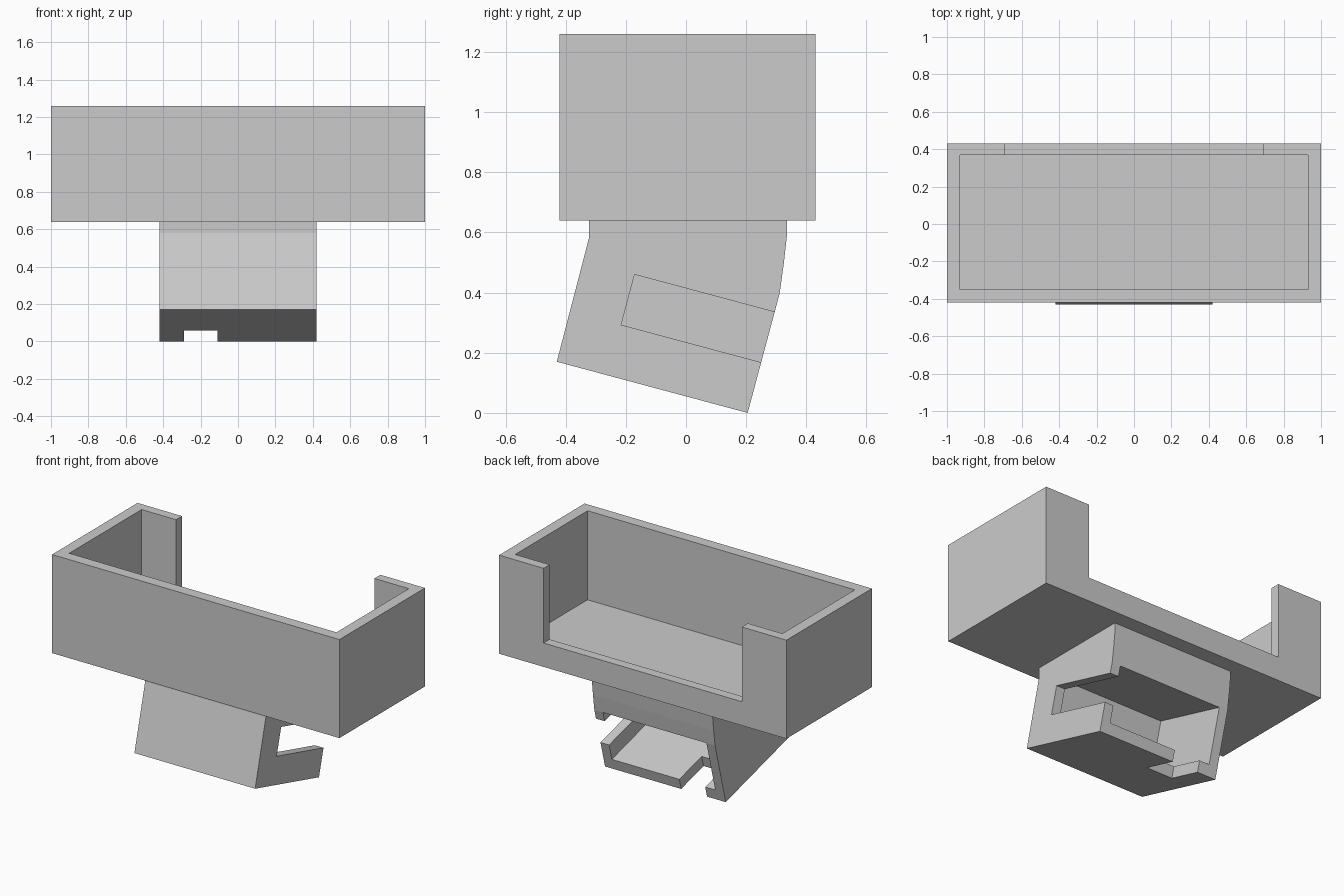
import bpy, math
from mathutils import Vector

cube = bpy.data.objects.get("Cube")
if cube:
    bpy.data.objects.remove(cube, do_unlink=True)

grey = bpy.data.materials.new("light grey plastic")
grey.use_nodes = True
GREY = (0.6, 0.6, 0.6, 1)
grey.diffuse_color = GREY
grey.node_tree.nodes["Principled BSDF"].inputs["Base Color"].default_value = GREY


def prism(name, profile, x0, x1):
    """Extrude a closed (y, z) outline along x."""
    n = len(profile)
    area = sum(a[0] * b[1] - b[0] * a[1] for a, b in zip(profile, profile[1:] + profile[:1]))
    if area < 0:
        profile = profile[::-1]
    verts = [(x, y, z) for x in (x0, x1) for y, z in profile]
    faces = [list(range(n))[::-1], list(range(n, 2 * n))]
    faces += [[i, (i + 1) % n, n + (i + 1) % n, n + i] for i in range(n)]
    mesh = bpy.data.meshes.new(name)
    mesh.from_pydata(verts, [], faces)
    mesh.materials.append(grey)
    obj = bpy.data.objects.new(name, mesh)
    bpy.context.collection.objects.link(obj)
    return obj


def box(name, x0, x1, y0, y1, z0, z1):
    return prism(name, [(y0, z0), (y1, z0), (y1, z1), (y0, z1)], x0, x1)


def cut(target, cutters):
    """Subtract each cutter, bake the result and drop the cutters."""
    for c in cutters:
        c.hide_render = True
        mod = target.modifiers.new("cut", 'BOOLEAN')
        mod.operation = 'DIFFERENCE'
        mod.solver = 'EXACT'
        mod.object = c
    bpy.context.view_layer.update()
    deps = bpy.context.evaluated_depsgraph_get()
    mesh = bpy.data.meshes.new_from_object(target.evaluated_get(deps))
    target.modifiers.clear()
    target.data = mesh
    for c in cutters:
        bpy.data.objects.remove(c, do_unlink=True)


# Open tray with a wide gap in the back wall
tray = box("tray", -1, 1, -0.42, 0.43, 0.64, 1.26)
cut(tray, [
    box("tray_hollow", -0.93, 0.93, -0.35, 0.37, 0.70, 1.5),
    box("back_gap", -0.69, 0.69, 0.2, 0.6, 0.79, 1.5),
])

# Tilted clip frame: u runs forward along the underside, v runs up the back
TILT = math.radians(15)
U = Vector((-math.cos(TILT), math.sin(TILT)))
V = Vector((math.sin(TILT), math.cos(TILT)))
HEEL = Vector((0.205, 0.0))


def at(u, v):
    return tuple(HEEL + U * u + V * v)


def tilted_box(name, x0, x1, u0, u1, v0, v1):
    return prism(name, [at(u0, v0), at(u1, v0), at(u1, v1), at(u0, v1)], x0, x1)


# Clip block below the tray, running slightly into its floor
clip = prism("clip", [
    (-0.323, 0.66), (-0.323, 0.58), at(0.657, 0), at(0, 0), at(0, 0.41),
    (0.325, 0.495), (0.335, 0.585), (0.335, 0.66)], -0.42, 0.42)
cut(clip, [
    tilted_box("pocket", -0.36, 0.36, -0.2, 0.525, 0.07, 0.41),
    tilted_box("side_slot", 0.3, 0.6, -0.2, 0.482, 0.174, 0.347),
    tilted_box("floor_notch", -0.29, -0.11, -0.2, 0.23, -0.1, 0.2),
])
